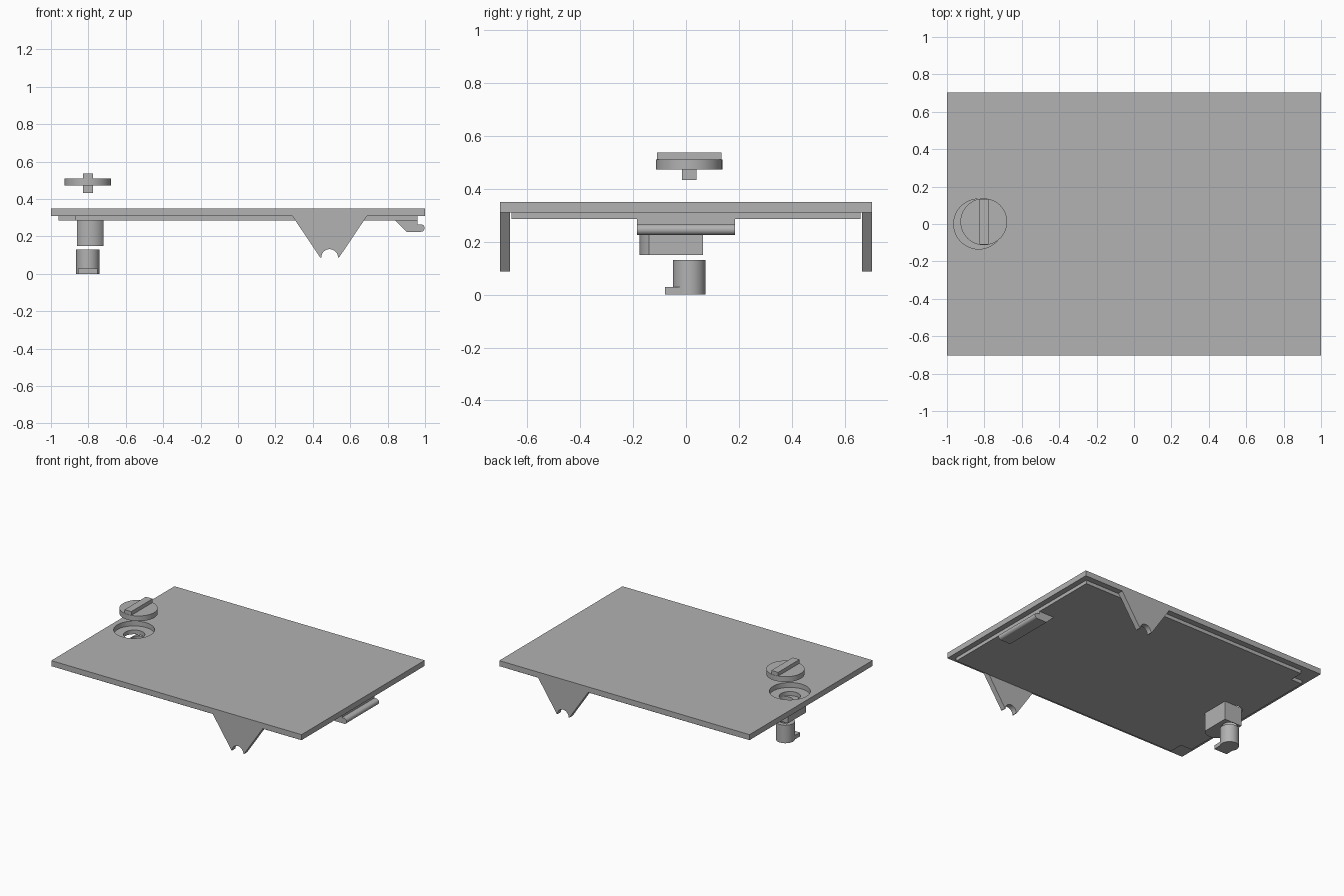
import bpy, bmesh, math
from mathutils import Vector

old = bpy.data.objects.get("Cube")
if old:
    bpy.data.objects.remove(old, do_unlink=True)

GREY = (0.445, 0.445, 0.445, 1)
mat = bpy.data.materials.new("plain grey plastic")
mat.use_nodes = True
mat.diffuse_color = GREY
mat.node_tree.nodes["Principled BSDF"].inputs["Base Color"].default_value = GREY


def prism(name, outline, start, end, axis="z"):
    """Extrude a flat outline along z (outline in x, y) or y (outline in x, z)."""
    place = (lambda a, b, t: (a, b, t)) if axis == "z" else (lambda a, b, t: (a, t, b))
    bm = bmesh.new()
    face = bm.faces.new([bm.verts.new(place(a, b, start)) for a, b in outline])
    new = bmesh.ops.extrude_face_region(bm, geom=[face])["geom"]
    shift = Vector(place(0, 0, end - start))
    bmesh.ops.translate(bm, verts=[v for v in new if isinstance(v, bmesh.types.BMVert)], vec=shift)
    bmesh.ops.recalc_face_normals(bm, faces=bm.faces)
    mesh = bpy.data.meshes.new(name)
    bm.to_mesh(mesh)
    bm.free()
    mesh.materials.append(mat)
    obj = bpy.data.objects.new(name, mesh)
    bpy.context.collection.objects.link(obj)
    return obj


def arc(cx, cy, r, a0=0, a1=360, steps=48):
    """Points on an arc; a full circle leaves out the repeated end point."""
    count = steps if a1 - a0 == 360 else steps + 1
    angles = [math.radians(a0 + (a1 - a0) * i / steps) for i in range(count)]
    return [(cx + r * math.cos(a), cy + r * math.sin(a)) for a in angles]


def rect(x0, x1, y0, y1):
    return [(x0, y0), (x1, y0), (x1, y1), (x0, y1)]


def combine(obj, other, operation="DIFFERENCE"):
    """Apply a boolean and discard the second shape."""
    other.hide_render = True
    mod = obj.modifiers.new("cut", "BOOLEAN")
    mod.operation, mod.solver, mod.object = operation, "EXACT", other
    bpy.context.view_layer.objects.active = obj
    bpy.ops.object.modifier_apply(modifier=mod.name)
    bpy.data.objects.remove(other, do_unlink=True)


HOLE = (-0.83, 0.0)    # recess in the lid
LOCK = (-0.803, 0.012)  # axis of the turning lock
D = 0.703               # half depth of the lid
S = 0.66                # half depth of the inner slab

# Lid plate with a round recess and a through hole
lid = prism("lid_plate", rect(-1, 1, -D, D), 0.31, 0.35)
combine(lid, prism("recess_cutter", arc(*HOLE, 0.134), 0.315, 0.4))
combine(lid, prism("hole_cutter", arc(*HOLE, 0.07), 0.2, 0.4))

# Inset slab under the lid, notched at the two lock-side corners
slab = prism("inner_slab", [(-0.96, 0.56 - S * 2 + 0.2), (-0.96, 0.56), (-0.87, 0.56), (-0.87, S),
                            (0.96, S), (0.96, -S), (-0.87, -S), (-0.87, -0.56)], 0.285, 0.31)
combine(slab, prism("hole_cutter", arc(*HOLE, 0.07), 0.2, 0.4))

# Tapered side legs with a round notch at the tip
leg = [(0.29, 0.31), (0.44, 0.087)] + arc(0.49, 0.087, 0.045, 180, 0, 16) + [(0.54, 0.087), (0.69, 0.31)]
for name, y0, y1 in (("front_leg", -D, -0.665), ("back_leg", 0.665, D)):
    prism(name, leg, y0, y1, "y")

# Hook with a rounded nose
hook = [(0.84, 0.285), (0.9, 0.225)] + arc(0.978, 0.245, 0.02, -90, 90, 12) + [(0.96, 0.265), (0.96, 0.285)]
prism("hook", hook, -0.185, 0.185, "y")

# Lock housing with one bowed end
bow = math.degrees(math.asin(0.07 / 0.0875))
housing = prism("lock_housing", [(-0.72, 0.065), (-0.86, 0.065)]
                + arc(-0.79, -0.0875, 0.0875, 270 - bow, 270 + bow, 16), 0.15, 0.285)
combine(housing, prism("bore_cutter", arc(*LOCK, 0.05), 0.1, 0.3))

# Knob: disc, grip bar and square pin
x, y = LOCK
prism("knob_disc", arc(x, y, 0.125), 0.472, 0.51)
prism("knob_grip", rect(x - 0.027, x + 0.027, y - 0.122, y + 0.122), 0.51, 0.537)
prism("knob_pin", rect(x - 0.027, x + 0.027, y - 0.027, y + 0.027), 0.433, 0.472)

# Lock barrel with a latch tongue and a square socket
barrel = prism("lock_barrel", arc(x, y, 0.062), 0, 0.13)
combine(barrel, prism("socket_cutter", rect(x - 0.029, x + 0.029, y - 0.029, y + 0.029), 0.08, 0.2))
combine(barrel, prism("tongue", rect(x - 0.052, x + 0.052, -0.08, y), 0, 0.028), "UNION")

# Smooth the round walls and keep the edges sharp
for obj in bpy.context.collection.objects:
    if obj.type == "MESH" and mat.name in obj.data.materials:
        bpy.ops.object.select_all(action="DESELECT")
        obj.select_set(True)
        bpy.context.view_layer.objects.active = obj
        bpy.ops.object.shade_smooth_by_angle(angle=math.radians(30))
